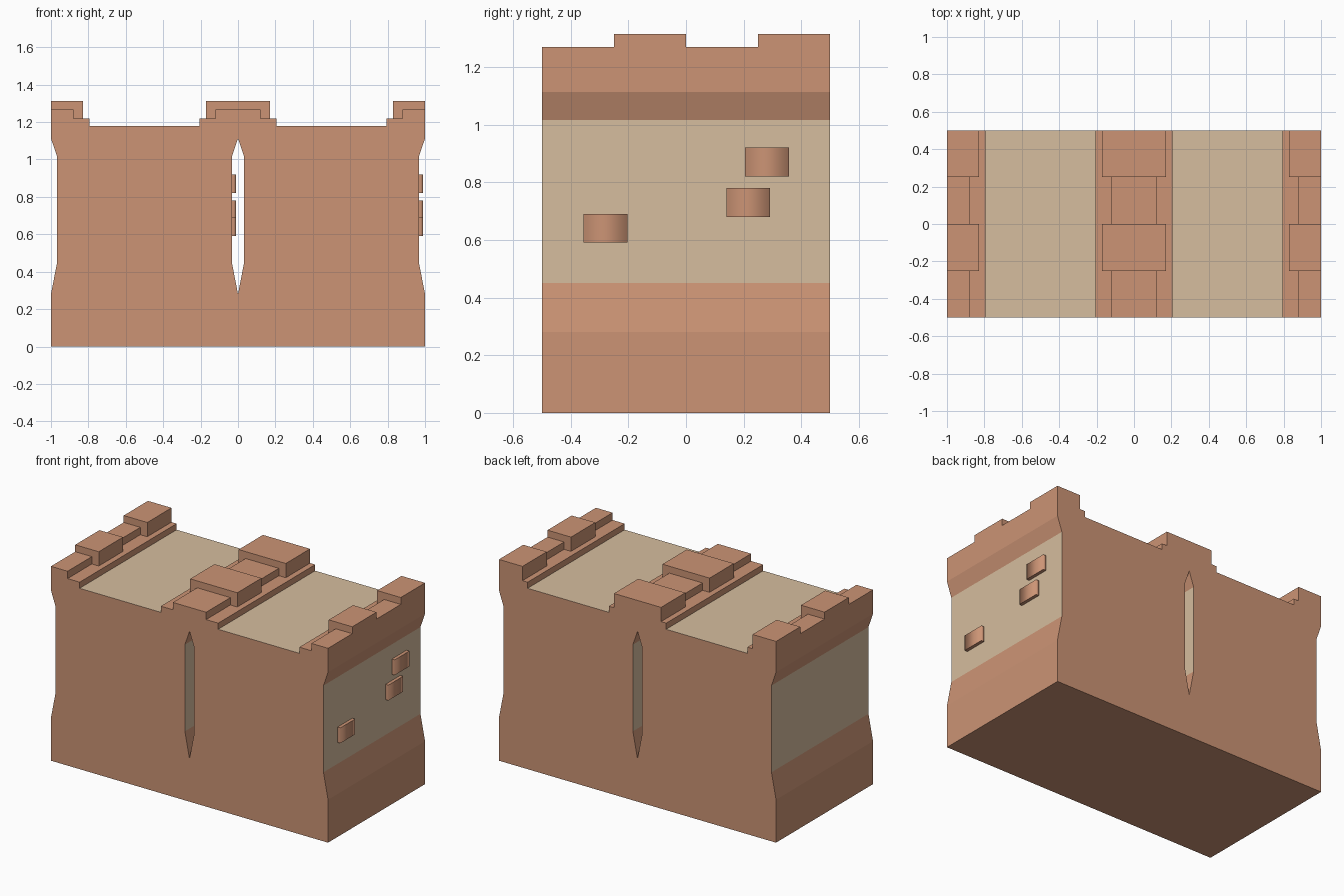
import bpy
import bmesh

cube = bpy.data.objects.get("Cube")
if cube:
    bpy.data.objects.remove(cube, do_unlink=True)


def make_material(name, rgb):
    mat = bpy.data.materials.new(name)
    mat.use_nodes = True
    mat.diffuse_color = (*rgb, 1)
    mat.node_tree.nodes["Principled BSDF"].inputs["Base Color"].default_value = (*rgb, 1)
    return mat


brown = make_material("clay brown", (0.604, 0.296, 0.178))
tan = make_material("sand tan", (0.672, 0.509, 0.342))


def finish(bm, name, mats):
    bmesh.ops.recalc_face_normals(bm, faces=bm.faces)
    mesh = bpy.data.meshes.new(name)
    bm.to_mesh(mesh)
    bm.free()
    for mat in mats:
        mesh.materials.append(mat)
    obj = bpy.data.objects.new(name, mesh)
    bpy.context.collection.objects.link(obj)
    return obj


def add_box(bm, x, y, z):
    """Box spanning three (low, high) ranges."""
    verts = bmesh.ops.create_cube(bm, size=1)["verts"]
    for v in verts:
        for axis, span in enumerate((x, y, z)):
            v.co[axis] = span[1] if v.co[axis] > 0 else span[0]


WAIST = 0.967 - 0.5
FLOOR, LEDGE = 1.18, 1.22

# Half of the tower outline, from the base up to the sunken roof
HALF_PROFILE = [(0.5, 0), (0.5, 0.28), (WAIST, 0.45), (WAIST, 1.016),
                (0.5, 1.112), (0.5, LEDGE), (0.293, LEDGE), (0.293, FLOOR)]


def tower_body(cx, name):
    outline = HALF_PROFILE + [(-x, z) for x, z in reversed(HALF_PROFILE)]
    bm = bmesh.new()
    front = bm.faces.new([bm.verts.new((cx + x, -0.5, z)) for x, z in outline])
    extruded = bmesh.ops.extrude_face_region(bm, geom=[front])["geom"]
    for v in extruded:
        if isinstance(v, bmesh.types.BMVert):
            v.co.y = 0.5
    bmesh.ops.recalc_face_normals(bm, faces=bm.faces)
    # Waist walls and the sunken roof are tan
    for f in bm.faces:
        z = f.calc_center_median().z
        waist = abs(f.normal.x) > 0.999 and 0.45 < z < 1.0
        roof = f.normal.z > 0.9 and z < LEDGE - 0.01
        f.material_index = 1 if waist or roof else 0
    finish(bm, name, [brown, tan])


def battlements(cx, side, name):
    # Low and tall blocks alternate along the ledge
    bm = bmesh.new()
    for i in range(4):
        inner, top = (0.33, 1.313) if i % 2 else (0.38, 1.268)
        xs = sorted((cx + side * inner, cx + side * 0.5))
        y = -0.5 + i * 0.25
        add_box(bm, xs, (y, y + 0.25), (LEDGE, top))
    finish(bm, name, [brown])


def wall_bricks(cx, name):
    bm = bmesh.new()
    for y, z in ((0.205, 0.82), (0.14, 0.68), (-0.355, 0.59)):
        add_box(bm, (cx + WAIST - 0.004, cx + WAIST + 0.021), (y, y + 0.152), (z, z + 0.1))
    # Softened upright edges, crisp top and bottom edges
    for f in bm.faces:
        f.smooth = True
    for e in bm.edges:
        upright = abs(e.verts[0].co.z - e.verts[1].co.z) > 0.05
        e.smooth = upright
    finish(bm, name, [brown])


for cx, label in ((-0.5, "right"), (0.5, "left")):
    tower_body(cx, f"{label}_tower_body")
    battlements(cx, -1, f"{label}_tower_battlements_right")
    battlements(cx, 1, f"{label}_tower_battlements_left")
    wall_bricks(cx, f"{label}_tower_wall_bricks")
